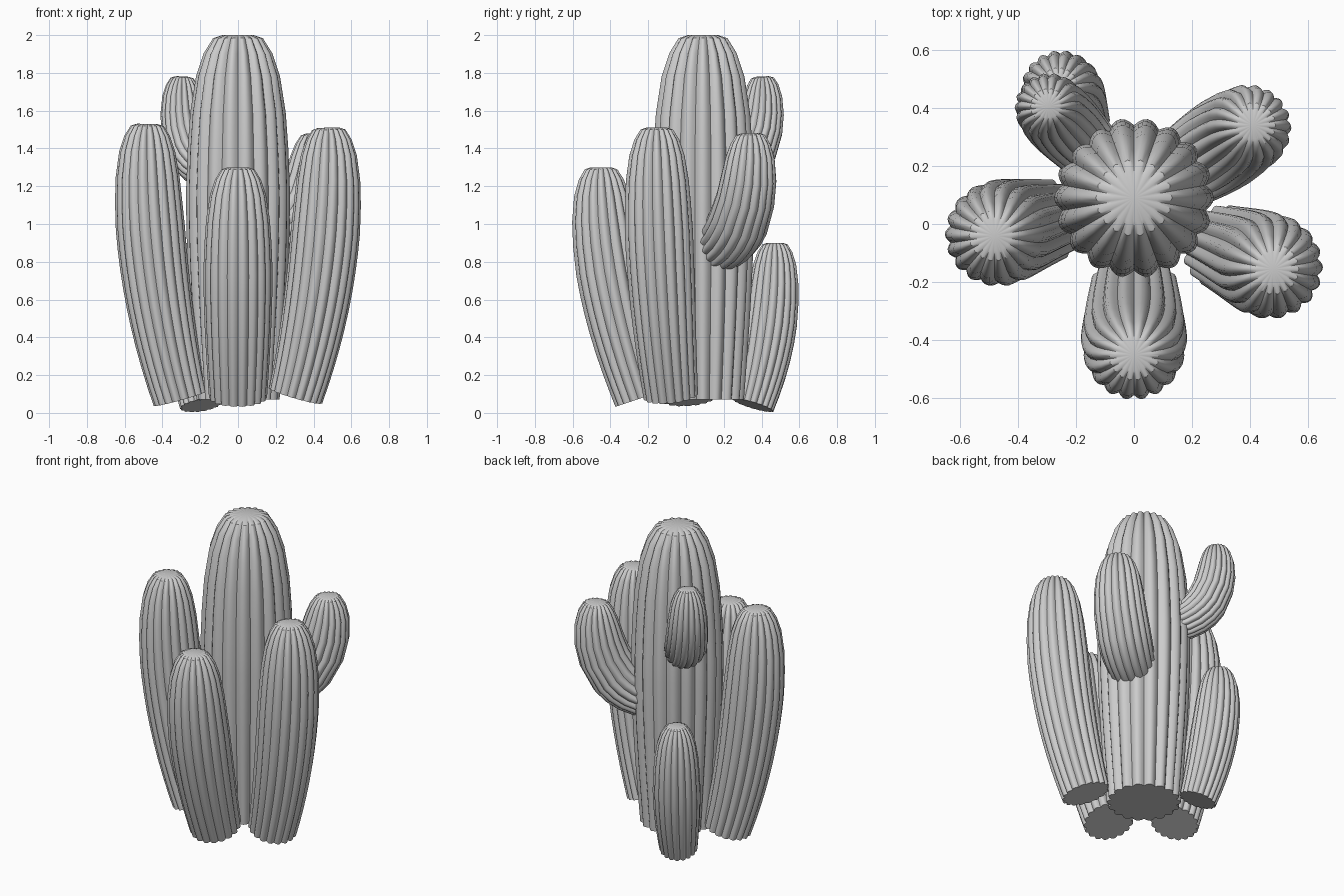
import bpy, bmesh, math
from mathutils import Vector
from mathutils.geometry import interpolate_bezier

old = bpy.data.objects.get("Cube")
if old:
    bpy.data.objects.remove(old, do_unlink=True)

grey = bpy.data.materials.new("plain grey")
grey.use_nodes = True
grey.diffuse_color = (0.6, 0.6, 0.6, 1)
grey.node_tree.nodes["Principled BSDF"].inputs["Base Color"].default_value = (0.6, 0.6, 0.6, 1)

RIBS, STEPS = 18, 6
# Rounded tip: (distance below the tip, width), both in units of the stem radius
TIP = [(0, .3), (.06, .48), (.35, .66), (.8, .81), (1.5, .92), (2.2, .97), (3, 1)]


def stem(name, radius, base_ratio, *controls):
    """Ribbed stem swept along a bezier path from its cut base to its tip."""
    path = interpolate_bezier(*[Vector(c) for c in controls], 60)
    dist = [0]
    for a, b in zip(path, path[1:]):
        dist.append(dist[-1] + (b - a).length)
    length = dist[-1]

    def locate(s):
        i = next((k for k in range(1, len(path)) if dist[k] >= s), len(path) - 1)
        t = (s - dist[i - 1]) / (dist[i] - dist[i - 1])
        return path[i - 1].lerp(path[i], t), (path[i] - path[i - 1]).normalized()

    # Stations: even steps up the body, then the tip profile
    body = length - TIP[-1][0] * radius
    n = max(5, round(body / 0.1))
    stations = []
    for k in range(n):
        t = k / n
        stations.append((body * t, base_ratio + (1 - base_ratio) * math.sin(t * math.pi / 2)))
    stations += [(length - d * radius, w) for d, w in reversed(TIP)]

    bm = bmesh.new()
    rings = []
    count = RIBS * STEPS
    for s, width in stations:
        centre, tangent = locate(s)
        turn = Vector((0, 0, 1)).rotation_difference(tangent)
        depth = 0.09 * min(1, max(0, (width - .25) * 4))
        ring = []
        for k in range(count):
            a = math.tau * k / count + math.pi / 2
            lobe = math.sin(math.pi * (k % STEPS) / STEPS)
            r = radius * (width - depth * (1 - lobe))
            ring.append(bm.verts.new(centre + turn @ Vector((r * math.cos(a), r * math.sin(a), 0))))
        rings.append(ring)
    for low, high in zip(rings, rings[1:]):
        for k in range(count):
            j = (k + 1) % count
            bm.faces.new((low[k], low[j], high[j], high[k]))
    # Flat cut base and closed crown
    bm.faces.new(list(reversed(rings[0])))
    crown = bm.verts.new(path[-1])
    for k in range(count):
        bm.faces.new((rings[-1][k], rings[-1][(k + 1) % count], crown))

    mesh = bpy.data.meshes.new(name)
    bm.to_mesh(mesh)
    bm.free()
    mesh.materials.append(grey)
    obj = bpy.data.objects.new(name, mesh)
    bpy.context.collection.objects.link(obj)
    bpy.ops.object.select_all(action='DESELECT')
    obj.select_set(True)
    bpy.context.view_layer.objects.active = obj
    bpy.ops.object.shade_smooth_by_angle(angle=math.radians(40))


# Standing stems
stem("main_stem", .275, .8, (0, .09, .07), (0, .09, .7), (0, .09, 1.4), (0, .09, 2))
stem("front_stem", .183, .84, (0, -.23, .08), (0, -.37, .5), (0, -.45, .9), (0, -.45, 1.3))
stem("left_stem", .183, .8, (.305, -.08, .09), (.44, -.13, .55), (.49, -.155, 1.05), (.48, -.155, 1.51))
stem("right_stem", .183, .8, (-.305, .01, .075), (-.44, -.02, .55), (-.49, -.04, 1.05), (-.48, -.04, 1.53))
stem("back_stem", .142, .8, (-.195, .355, .04), (-.24, .44, .32), (-.26, .475, .6), (-.26, .47, .9))

# Arms curving up from the main stem
stem("left_arm", .162, .75, (.08, .13, .86), (.3, .27, .9), (.42, .35, 1.1), (.41, .34, 1.48))
stem("right_arm", .128, .75, (-.09, .19, 1.26), (-.25, .35, 1.3), (-.31, .42, 1.46), (-.295, .405, 1.78))
